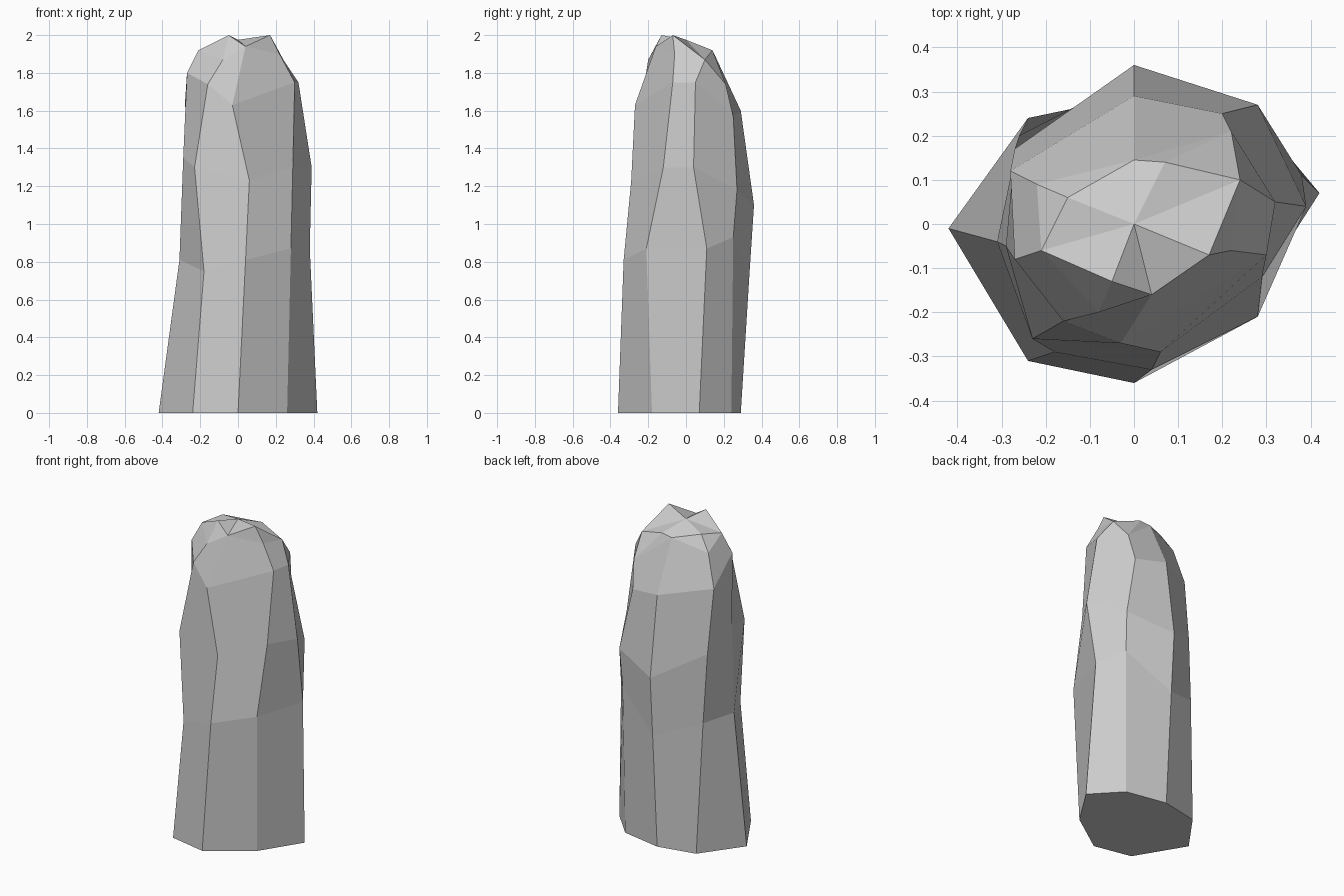
import bpy, bmesh

# Irregular eight-sided cross-sections, counter-clockwise from the +x corner
foot = [(.42, .07, 0), (.26, .24, 0), (0, .29, 0), (-.24, .24, 0),
        (-.42, -.01, 0), (-.24, -.31, 0), (0, -.36, 0), (.26, -.18, 0)]
waist = [(.38, .11, .87), (.27, .25, .93), (0, .335, .72), (-.26, .20, .82),
         (-.31, -.04, .81), (-.18, -.29, .75), (.04, -.33, .81), (.28, -.21, .87)]
chest = [(.39, .04, 1.30), (.28, .27, 1.18), (0, .36, 1.10), (-.27, .17, 1.25),
         (-.29, -.05, 1.35), (-.23, -.26, 1.30), (.06, -.29, 1.23), (.29, -.12, 1.30)]
shoulder = [(.32, .05, 1.75), (.20, .25, 1.57), (0, .29, 1.60), (-.28, .12, 1.65),
            (-.27, -.08, 1.80), (-.16, -.22, 1.74), (-.03, -.27, 1.63), (.30, -.07, 1.75)]
crown = [(.24, .10, 1.87), (.22, .21, 1.74), (0, .145, 1.91), (-.22, .09, 1.85),
         (-.21, -.06, 1.92), (-.08, -.20, 1.87), (.04, -.16, 1.94), (.22, -.06, 1.90)]

# Odd corners of the crown step inward to form the broken peaks
peaks = {1: (.07, .14, 1.92), 3: (-.15, .06, 1.94), 5: (-.05, -.13, 2.0), 7: (.17, -.07, 2.0)}

bm = bmesh.new()
rings = [[bm.verts.new(p) for p in ring] for ring in (foot, waist, chest, shoulder, crown)]
rings.append([bm.verts.new(peaks[i]) if i in peaks else v for i, v in enumerate(rings[-1])])

# Sides: bridge neighbouring rings, shared corners give triangles
for low, high in zip(rings, rings[1:]):
    for i in range(8):
        j = (i + 1) % 8
        bm.faces.new(list(dict.fromkeys((low[i], low[j], high[j], high[i]))))

# Flat underside and dished top
bm.faces.new(rings[0][::-1])
dip = bm.verts.new((0, 0, 1.975))
for i in range(8):
    bm.faces.new((rings[-1][i], rings[-1][(i + 1) % 8], dip))

bmesh.ops.recalc_face_normals(bm, faces=bm.faces)
mesh = bpy.data.meshes.new("rock_pillar")
bm.to_mesh(mesh)
bm.free()
bpy.context.collection.objects.link(bpy.data.objects.new("rock_pillar", mesh))
